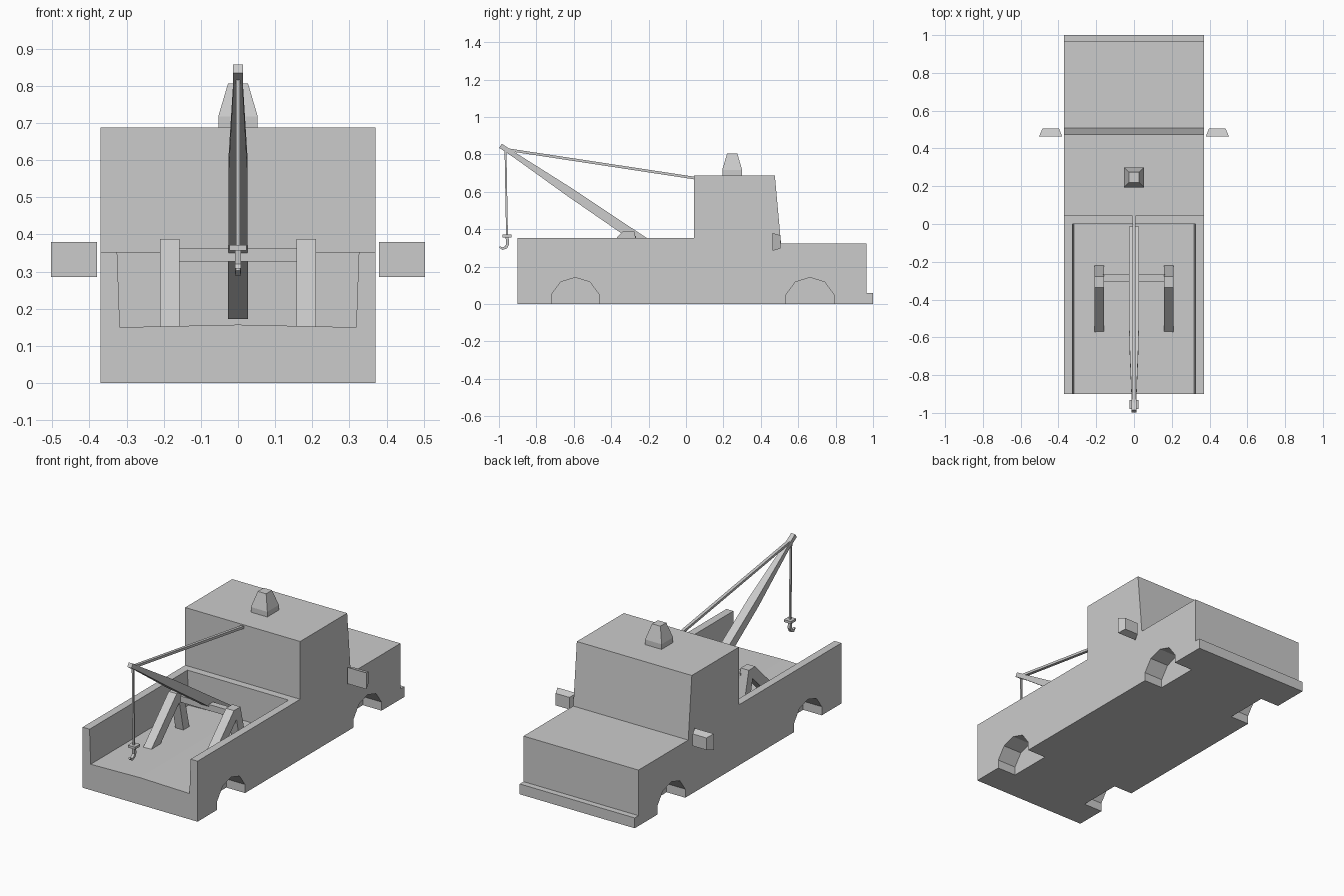
import bpy, bmesh
from mathutils import Vector

if "Cube" in bpy.data.objects:
    bpy.data.objects.remove(bpy.data.objects["Cube"])


def loft(name, rings):
    """Closed solid through a list of matching vertex rings."""
    bm = bmesh.new()
    vs = [[bm.verts.new(p) for p in r] for r in rings]
    n = len(rings[0])
    for a, b in zip(vs, vs[1:]):
        for i in range(n):
            j = (i + 1) % n
            bm.faces.new((a[i], a[j], b[j], b[i]))
    bm.faces.new(vs[0][::-1])
    bm.faces.new(vs[-1])
    bmesh.ops.recalc_face_normals(bm, faces=bm.faces)
    me = bpy.data.meshes.new(name)
    bm.to_mesh(me)
    bm.free()
    ob = bpy.data.objects.new(name, me)
    bpy.context.collection.objects.link(ob)
    return ob


def side_prism(name, pts, x0, x1):
    return loft(name, [[(x, y, z) for y, z in pts] for x in (x0, x1)])


def box(name, x0, x1, y0, y1, z0, z1):
    return side_prism(name, [(y0, z0), (y1, z0), (y1, z1), (y0, z1)], x0, x1)


def beam(name, path):
    """Rectangular bar along (y, z, half width, half thickness) stations."""
    rings = []
    for i, (y, z, w, h) in enumerate(path):
        a, b = path[max(i - 1, 0)], path[min(i + 1, len(path) - 1)]
        d = Vector((b[0] - a[0], b[1] - a[1])).normalized()
        ny, nz = -d.y * h, d.x * h
        rings.append([(-w, y - ny, z - nz), (w, y - ny, z - nz),
                      (w, y + ny, z + nz), (-w, y + ny, z + nz)])
    return loft(name, rings)


def cut(target, cutter):
    cutter.hide_render = True
    m = target.modifiers.new("cut", 'BOOLEAN')
    m.operation, m.solver, m.object = 'DIFFERENCE', 'EXACT', cutter
    bpy.context.view_layer.objects.active = target
    bpy.ops.object.modifier_apply(modifier=m.name)
    bpy.data.objects.remove(cutter)


# Truck body: side profile with bumper, hood, cab and bed
body = side_prism("truck_body", [
    (-0.9, 0), (1.0, 0), (1.0, 0.06), (0.965, 0.06), (0.965, 0.325),
    (0.508, 0.325), (0.475, 0.688), (0.043, 0.688), (0.043, 0.352),
    (-0.9, 0.352)], -0.37, 0.37)

# Open bed with a slightly crowned floor
bed = [(-0.318, 0.15), (0, 0.157), (0.318, 0.15), (0.327, 0.40), (-0.327, 0.40)]
cut(body, loft("bed_cutter", [[(x, y, z) for x, z in bed] for y in (-0.95, 0)]))

# Wheel arches
arch = [(-0.128, -0.05), (-0.128, 0.05), (-0.078, 0.118), (0, 0.142),
        (0.078, 0.118), (0.128, 0.05), (0.128, -0.05)]
for yc in (-0.592, 0.663):
    for s in (-1, 1):
        cut(body, side_prism("arch_cutter", [(yc + y, z) for y, z in arch],
                             s * 0.25, s * 0.45))

# Roof beacon
loft("roof_beacon", [
    [(sx * r, 0.247 + sy * r, z) for sx, sy in ((-1, -1), (1, -1), (1, 1), (-1, 1))]
    for r, z in ((0.053, 0.68), (0.053, 0.718), (0.027, 0.806))])

# Mirrors and bed support frames on both sides
frame = [(-0.573, 0.15), (-0.337, 0.388), (-0.277, 0.388), (-0.22, 0.15),
         (-0.275, 0.15), (-0.313, 0.328), (-0.49, 0.15)]
for s, side in ((-1, "left"), (1, "right")):
    loft(side + "_mirror", [
        [(s * x0, y, z0), (s * x1, y, z0), (s * x1, y, z1), (s * x0, y, z1)]
        for y, x0, x1, z0, z1 in ((0.463, 0.38, 0.503, 0.285, 0.38),
                                  (0.505, 0.397, 0.485, 0.297, 0.367))])
    side_prism(side + "_support_frame", frame, s * 0.158, s * 0.21)
box("frame_crossbar", -0.165, 0.165, -0.305, -0.267, 0.327, 0.363)

# Crane boom and cables
beam("crane_boom", [(-0.03, 0.197, 0.027, 0.03), (-0.62, 0.597, 0.025, 0.024),
                    (-0.92, 0.799, 0.013, 0.013), (-0.992, 0.846, 0.013, 0.013)])
beam("stay_cable", [(0.05, 0.673, 0.009, 0.007), (-0.95, 0.825, 0.009, 0.007)])
beam("hoist_cable", [(-0.965, 0.825, 0.005, 0.005), (-0.957, 0.365, 0.005, 0.005)])

# Hook block and hook
box("hook_block", -0.023, 0.023, -0.98, -0.932, 0.357, 0.371)
beam("hook", [(-0.957, 0.36, 0.008, 0.008), (-0.953, 0.32, 0.008, 0.008),
              (-0.963, 0.303, 0.008, 0.008), (-0.981, 0.296, 0.008, 0.007),
              (-0.997, 0.306, 0.006, 0.004)])
